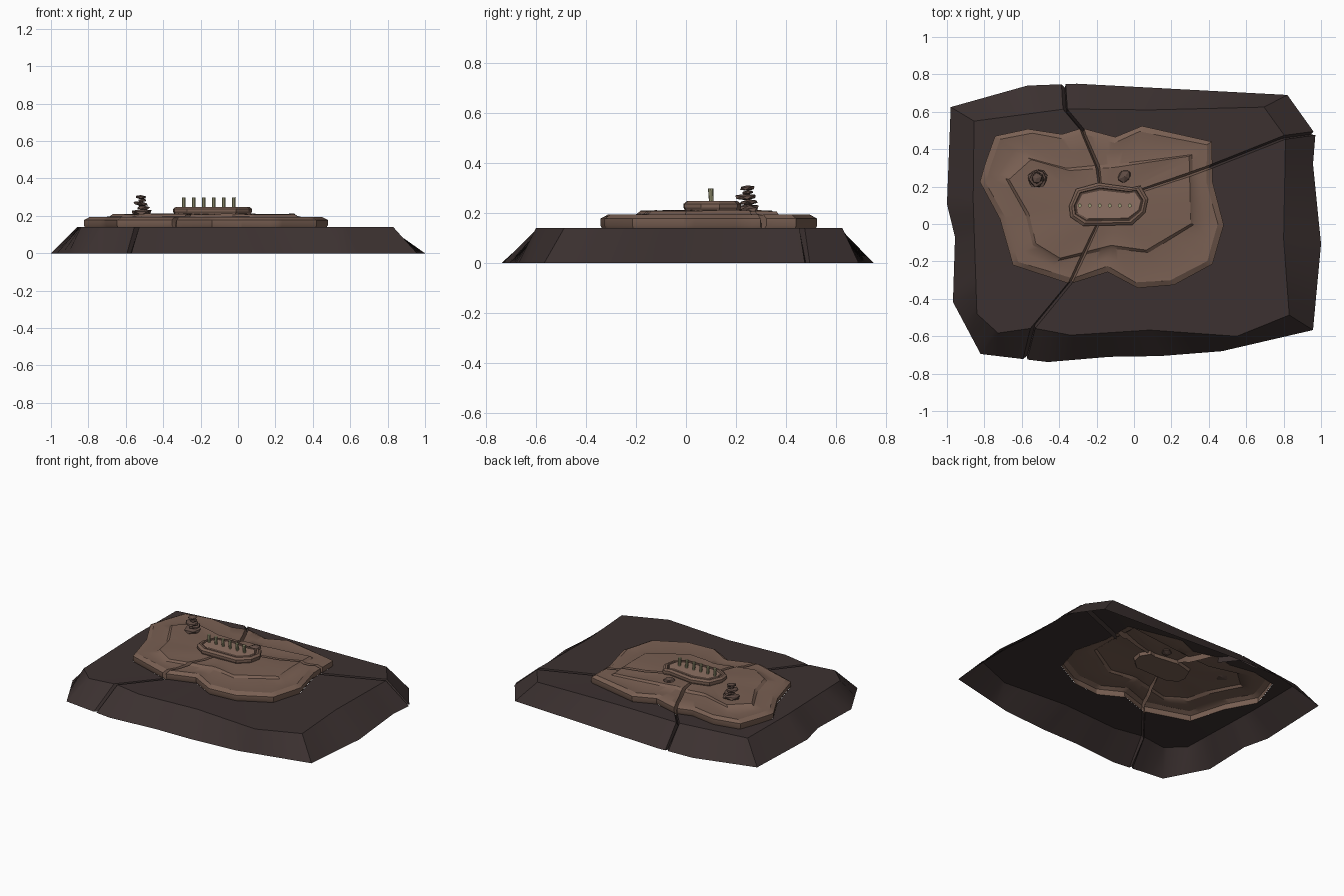
import bpy, bmesh, random
from math import sin, cos, pi, atan2, hypot, radians
from mathutils import Matrix, Euler

if "Cube" in bpy.data.objects:
    bpy.data.objects.remove(bpy.data.objects["Cube"])

random.seed(4)
CX, CY = -0.15, 0.1          # hub all rings are drawn around


def material(name, rgb):
    m = bpy.data.materials.new(name)
    m.diffuse_color = (*rgb, 1)
    m.use_nodes = True
    m.node_tree.nodes["Principled BSDF"].inputs["Base Color"].default_value = m.diffuse_color
    return m


DARK = material("dark_rock", (0.045, 0.031, 0.030))
BROWN = material("brown_rock", (0.19, 0.115, 0.085))
PANEL = material("panel_stone", (0.27, 0.165, 0.125))
STONE = material("cairn_stone", (0.12, 0.075, 0.06))
OLIVE = material("peg", (0.36, 0.35, 0.2))


def finish(name, bm, mat, angle=30):
    bmesh.ops.recalc_face_normals(bm, faces=bm.faces)
    me = bpy.data.meshes.new(name)
    bm.to_mesh(me)
    bm.free()
    ob = bpy.data.objects.new(name, me)
    bpy.context.collection.objects.link(ob)
    me.materials.append(mat)
    bpy.ops.object.select_all(action='DESELECT')
    ob.select_set(True)
    bpy.context.view_layer.objects.active = ob
    if angle:
        bpy.ops.object.shade_smooth_by_angle(angle=radians(angle))
    return ob


def loft(name, rings, mat, cap_top=True, cap_bottom=False, angle=30):
    bm = bmesh.new()
    vs = [[bm.verts.new(p) for p in r] for r in rings]
    n = len(vs[0])
    for a, b in zip(vs, vs[1:]):
        for i in range(n):
            j = (i + 1) % n
            bm.faces.new((a[i], a[j], b[j], b[i]))
    if cap_top:
        bm.faces.new(vs[-1])
    if cap_bottom:
        bm.faces.new(vs[0][::-1])
    return finish(name, bm, mat, angle)


def radius(poly, t):
    # distance from hub to the outline along angle t
    dx, dy = cos(t), sin(t)
    best = 0
    for (x1, y1), (x2, y2) in zip(poly, poly[1:] + poly[:1]):
        ex, ey, px, py = x2 - x1, y2 - y1, x1 - CX, y1 - CY
        den = dx * ey - dy * ex
        if abs(den) < 1e-9:
            continue
        r, s = (px * ey - py * ex) / den, (px * dy - py * dx) / den
        if r > 0 and -1e-6 <= s <= 1 + 1e-6:
            best = max(best, r)
    return best


SECTORS = (24, 36, 42)       # columns between the three cracks


def ring(poly, z, cracks, inset=0.0, cut=0.02, drop=0.03, width=0.011, wave=0.0):
    # outline resampled in columns; each crack is a three column groove
    ang = [atan2(y - CY, x - CX) for x, y in cracks]
    for i in (1, 2):
        while ang[i] < ang[i - 1]:
            ang[i] += 2 * pi
    ang.append(ang[0] + 2 * pi)
    corners = [atan2(y - CY, x - CX) for x, y in poly]
    pts = []
    for k, m in enumerate(SECTORS):
        w0 = width / radius(poly, ang[k])
        w1 = width / radius(poly, ang[(k + 1) % 3])
        a, b = ang[k] + w0, ang[k + 1] - w1
        step = (b - a) / m
        cols = [a + step * i for i in range(m + 1)]
        for c in corners:
            while c < a:
                c += 2 * pi
            i = round((c - a) / step)
            if 0 < i < m:
                cols[i] = c
        for t, g in [(ang[k], 1)] + [(c, 0) for c in cols]:
            r = radius(poly, t) - inset - g * cut
            zz = z - g * drop + wave * (sin(5 * t + 1) + 0.6 * sin(9 * t))
            pts.append((CX + r * cos(t), CY + r * sin(t), zz))
    return pts


def mix(p, q, f):
    return [tuple(a + (b - a) * f for a, b in zip(u, v)) for u, v in zip(p, q)]


# outlines, and where the right, back and front cracks cross them
foot = [(-.98, .625), (-.57, .74), (-.305, .75), (.82, .69), (.97, .48), (.957, .32), (1, -.107),
        (.957, -.567), (.47, -.68), (.14, -.706), (-.13, -.71), (-.46, -.738), (-.82, -.695),
        (-.968, -.417), (-.957, -.07), (-1, .107)]
brow = [(-.855, .55), (-.37, .615), (.085, .61), (.695, .625), (.81, .465), (.8, -.08), (.83, -.487),
        (.55, -.6), (.085, -.567), (-.34, -.594), (-.54, -.556), (-.727, -.583), (-.84, -.48), (-.86, .13)]
shelf = [(-.743, .47), (-.567, .508), (-.385, .48), (-.278, .513), (-.1, .465), (.043, .524), (.417, .44),
         (.42, .225), (.48, -.005), (.42, -.214), (.214, -.326), (.02, -.342), (-.14, -.257),
         (-.342, -.32), (-.647, -.22), (-.717, .027), (-.824, .225), (-.797, .32)]
tier = [(-.556, .347), (-.35, .29), (-.09, .31), (.3, .365), (.31, 0), (.07, -.144), (-.12, -.12),
        (-.4, -.187), (-.53, -.107), (-.567, .053), (-.674, .24)]
slab = [(-.347, .096), (-.31, .187), (-.19, .22), (-.01, .195), (.035, .205), (.075, .134), (.06, .06),
        (-.01, -.005), (-.273, -.01), (-.34, .037)]
c_foot = [(.965, .485), (-.374, .74), (-.58, -.72)]
c_brow = [(.81, .465), (-.364, .605), (-.54, -.556)]
c_shelf = [(.42, .31), (-.278, .51), (-.342, -.32)]
c_tier = [(.31, .27), (-.19, .285), (-.27, -.165)]
c_slab = [(.06, .19), (-.19, .22), (-.2, -.02)]

# base: open-bottomed sloping rock shell
loft("base_rock", [ring(foot, 0, c_foot, drop=0), ring(brow, .14, c_brow),
                   ring(shelf, .138, c_shelf, inset=.005)], DARK, cap_top=False)

# plateau: bevelled rim, wavy ledge, low inner tier
rim = ring(shelf, .194, c_shelf, inset=.032)
step = ring(tier, .196, c_tier, inset=-.012, wave=.002)
mid = [(x, y, z - .006 + .004 * sin(9 * x + 1) * cos(8 * y)) for x, y, z in mix(rim, step, .5)]
top = ring(tier, .209, c_tier, inset=.006, wave=.002)
hub = ring(slab, .212, c_slab, inset=.03, drop=.01, cut=0)
half = [(x, y, z - .004 + .005 * sin(11 * x) * cos(10 * y)) for x, y, z in mix(top, hub, .5)]
loft("plateau", [ring(shelf, .136, c_shelf, inset=.008), ring(shelf, .15, c_shelf),
                 ring(shelf, .178, c_shelf), rim, mid, step, top, half, hub], BROWN)


# slab: chamfered frame around a sunken panel
def slab_ring(inset, z):
    mx, my = -.135, .105
    return [(mx + (x - mx) * (1 - inset / .21), my + (y - my) * (1 - inset / .115), z) for x, y in slab]


loft("slab_frame", [slab_ring(.012, .19), slab_ring(.004, .215), slab_ring(0, .222), slab_ring(0, .237),
                    slab_ring(.014, .248), slab_ring(.026, .248), slab_ring(.03, .236)],
     BROWN, cap_bottom=True, angle=0)
loft("slab_panel", [slab_ring(.034, .23), slab_ring(.034, .244), slab_ring(.038, .247)],
     PANEL, cap_bottom=True, angle=0)

# row of six pegs
for i in range(6):
    bm = bmesh.new()
    bmesh.ops.create_cone(bm, cap_ends=True, segments=8, radius1=.009, radius2=.0105, depth=.06,
                          matrix=Matrix.Translation((-.29 + .0535 * i, .1, .268)) @ Matrix.Rotation(.05, 4, 'X'))
    finish(f"peg_{i + 1}", bm, OLIVE)


# faceted stones
def stone(name, loc, size, turn):
    bm = bmesh.new()
    bmesh.ops.create_icosphere(bm, subdivisions=1, radius=1)
    for v in bm.verts:
        v.co *= random.uniform(.88, 1.08)
    m = Matrix.Translation(loc) @ Euler((.08, -.06, turn)).to_matrix().to_4x4() @ Matrix.Diagonal((*size, 1))
    bm.transform(m)
    finish(name, bm, STONE, 0)


stone("cairn_stone_1", (-.515, .245, .218), (.062, .056, .02), .3)
stone("cairn_stone_2", (-.505, .25, .243), (.04, .038, .012), 1.1)
stone("cairn_stone_3", (-.52, .24, .265), (.047, .044, .013), 2.0)
stone("cairn_stone_4", (-.512, .247, .283), (.024, .026, .009), .7)
stone("cairn_stone_5", (-.52, .245, .3), (.033, .031, .012), 1.6)
stone("loose_rock", (-.05, .255, .21), (.045, .035, .022), .9)
